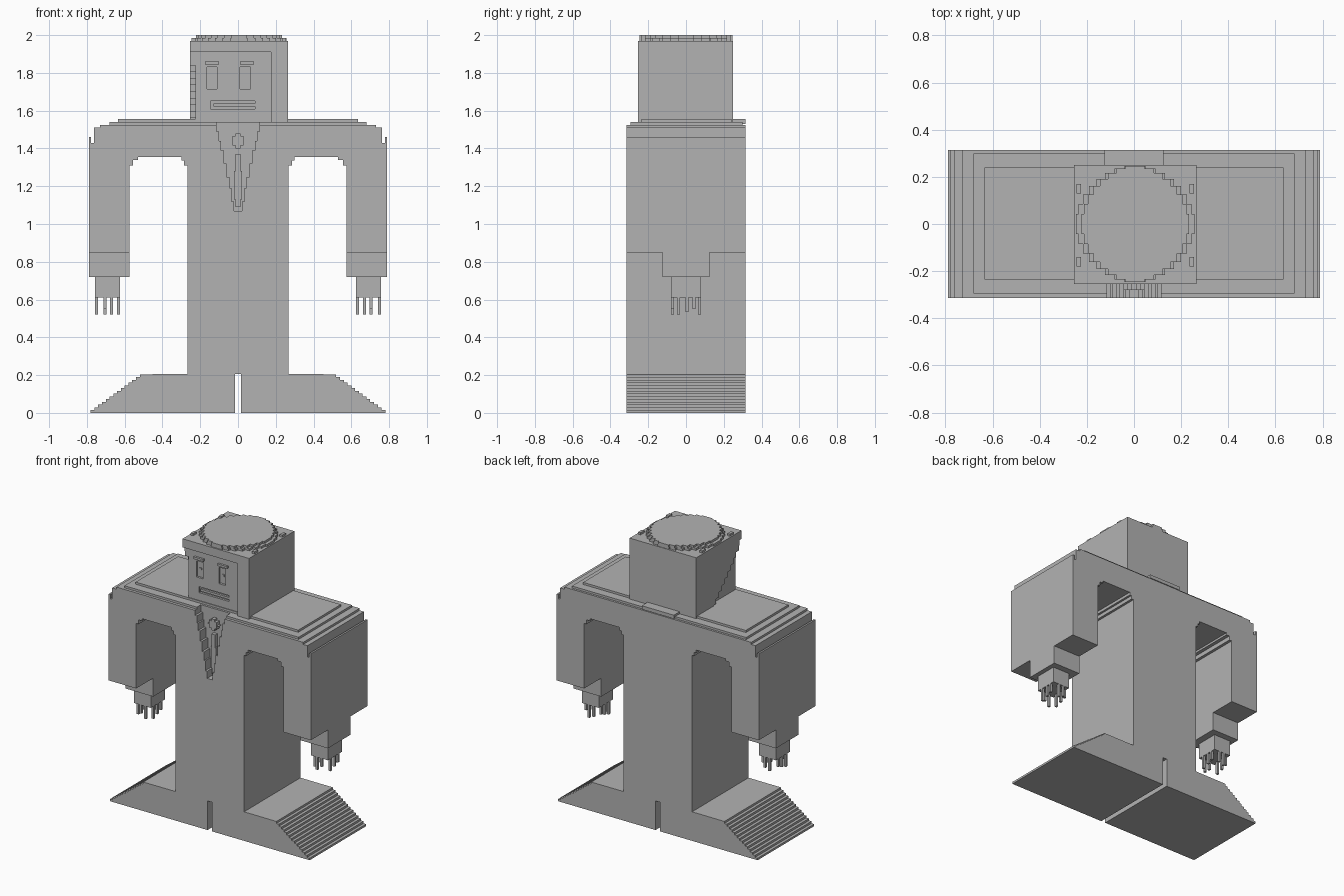
import bpy, bmesh, math

cube = bpy.data.objects.get("Cube")
if cube:
    bpy.data.objects.remove(cube, do_unlink=True)

grey = bpy.data.materials.new("plain grey")
grey.use_nodes = True
COLOUR = (0.45, 0.45, 0.45, 1)
grey.diffuse_color = COLOUR
grey.node_tree.nodes["Principled BSDF"].inputs["Base Color"].default_value = COLOUR


def prism(name, pts, lo, hi, axis="y"):
    """Extrude an outline along one axis; the outline uses the other two."""
    place = {"x": lambda a, b, d: (d, a, b),
             "y": lambda a, b, d: (a, d, b),
             "z": lambda a, b, d: (a, b, d)}[axis]
    bm = bmesh.new()
    low = [bm.verts.new(place(a, b, lo)) for a, b in pts]
    high = [bm.verts.new(place(a, b, hi)) for a, b in pts]
    bm.faces.new(low)
    bm.faces.new(high)
    for i in range(len(pts)):
        j = (i + 1) % len(pts)
        bm.faces.new((low[i], low[j], high[j], high[i]))
    bmesh.ops.recalc_face_normals(bm, faces=bm.faces)
    mesh = bpy.data.meshes.new(name)
    bm.to_mesh(mesh)
    bm.free()
    mesh.materials.append(grey)
    ob = bpy.data.objects.new(name, mesh)
    bpy.context.scene.collection.objects.link(ob)
    return ob


def box(name, x0, x1, y0, y1, z0, z1):
    return prism(name, [(x0, z0), (x1, z0), (x1, z1), (x0, z1)], y0, y1)


def cut(ob, cutter):
    """Subtract the cutter from the object and remove the cutter."""
    mod = ob.modifiers.new("cut", "BOOLEAN")
    mod.operation = "DIFFERENCE"
    mod.solver = "EXACT"
    mod.object = cutter
    bpy.context.view_layer.objects.active = ob
    bpy.ops.object.modifier_apply(modifier=mod.name)
    bpy.data.objects.remove(cutter, do_unlink=True)


def stairs(pts):
    """Turn a sloping path into steps: across first, then up or down."""
    out = [pts[0]]
    for (a0, b0), (a1, b1) in zip(pts, pts[1:]):
        out += [(a1, b0), (a1, b1)]
    return out


def mirrored(half):
    return half + [(-x, z) for x, z in reversed(half)]


def stepped_disc(name, cx, rx, ry, z0, z1):
    n = 9
    quarter = [(rx * math.cos(i * math.pi / 2 / n), ry * math.sin(i * math.pi / 2 / n))
               for i in range(n + 1)]
    quarter = stairs(quarter)[:-1]
    right = [(x, -y) for x, y in reversed(quarter[1:])] + quarter[1:]
    outline = right + [(-x, y) for x, y in reversed(right)]
    return prism(name, [(x + cx, y) for x, y in outline], z0, z1, "z")


FRONT, BACK = -0.315, 0.315

# Body: one outline with feet, arms and shoulders
foot = []
for i in range(14):
    z = 0.0146 * i
    x = 0.78 - 0.02 * i
    foot += [(x, z), (x, z + 0.0146)]
arch = [(0.268, 0.205), (0.268, 1.31), (0.285, 1.31), (0.285, 1.335), (0.30, 1.335),
        (0.30, 1.355), (0.53, 1.355), (0.53, 1.34), (0.555, 1.34), (0.555, 1.31),
        (0.575, 1.31), (0.575, 0.85)]
shoulder = [(0.79, 0.85), (0.79, 1.46), (0.777, 1.46), (0.777, 1.43), (0.763, 1.43),
            (0.763, 1.51), (0.73, 1.51), (0.73, 1.525)]
body = prism("body", mirrored([(0.017, 0.205), (0.017, 0)] + foot + arch + shoulder),
             FRONT, BACK)

# Shoulder cloth layers
lower_layer = box("lower_shoulder_layer", -0.68, 0.68, -0.295, 0.30, 1.50, 1.54)
box("upper_shoulder_layer", -0.635, 0.635, -0.235, 0.24, 1.53, 1.555)
box("back_collar", -0.125, 0.125, 0.22, BACK, 1.53, 1.555)

# Stepped V neckline
neckline = [(0.02, 1.07), (0.035, 1.12), (0.045, 1.19), (0.06, 1.25), (0.075, 1.32),
            (0.09, 1.39), (0.10, 1.44), (0.115, 1.49), (0.135, 1.54), (0.135, 1.7)]
neckline = stairs([(z, x) for x, z in neckline])
neckline = mirrored([(x, z) for z, x in neckline])
for part in (body, lower_layer):
    cut(part, prism("neck_cutter", neckline, -0.4, -0.25))

# Tie
stepped = stairs([(0.045, 1.44), (0.03, 1.465), (0.012, 1.48)])
knot = [(x, 2.88 - z) for x, z in reversed(stepped)] + stepped[1:]
prism("tie_knot", mirrored(knot), -0.28, -0.24)
prism("tie", mirrored([(0.012, 1.09), (0.012, 1.13), (0.02, 1.13), (0.02, 1.28),
                       (0.014, 1.28), (0.014, 1.37)]), -0.275, -0.24)

# Cuffs, hands and fingers
for side, label in ((1, "left"), (-1, "right")):
    def arm_box(name, x0, x1, *rest):
        a, b = sorted((side * x0, side * x1))
        return box(label + "_" + name, a, b, *rest)

    arm_box("cuff", 0.575, 0.79, -0.125, 0.125, 0.72, 0.86)
    arm_box("hand", 0.625, 0.758, -0.08, 0.08, 0.61, 0.73)
    spots = [(sx, sy) for sx in (0.633, 0.75) for sy in (-0.04, 0.005, 0.042)]
    spots += [(sx, sy) for sx in (0.67, 0.705) for sy in (-0.072, 0.072)]
    for n, (fx, fy) in enumerate(spots):
        tip = 0.52 + 0.015 * (n % 3)
        arm_box("finger", fx - 0.008, fx + 0.008, fy - 0.008, fy + 0.008, tip, 0.62)

# Head with recessed face and swept hair edge
head = box("head", -0.255, 0.265, -0.255, 0.25, 1.54, 1.97)
cut(head, box("face_cutter", -0.4, 0.175, -0.4, -0.23, 1.4, 1.91))
sweep = stairs([(0.06 - 0.032 * i, 1.56 + 0.035 * i) for i in range(11)])
cut(head, prism("hair_cutter", [(-0.4, 1.4), (0.06, 1.4)] + sweep + [(-0.4, 1.91)],
                -0.4, -0.225, "x"))

# Stepped crown
stepped_disc("lower_crown", 0.005, 0.255, 0.25, 1.96, 1.985)
stepped_disc("upper_crown", 0.005, 0.232, 0.25, 1.97, 2.0)
for sx in (-0.245, 0.235):
    for sy in (-0.18, 0.13):
        box("hair_tuft", sx, sx + 0.02, sy, sy + 0.04, 1.96, 1.985)

# Face details
for ex in (-0.138, 0.038):
    cut(head, box("eye_cutter", ex - 0.027, ex + 0.027, -0.3, -0.215, 1.715, 1.83))
    box("pupil", ex - 0.007, ex + 0.007, -0.222, -0.21, 1.767, 1.782)
for bx in (-0.175, 0.01):
    box("brow", bx, bx + 0.075, -0.245, -0.225, 1.845, 1.86)
cut(head, box("mouth_cutter", -0.145, 0.09, -0.3, -0.215, 1.61, 1.652))
box("lip", -0.13, 0.09, -0.23, -0.21, 1.623, 1.639)
